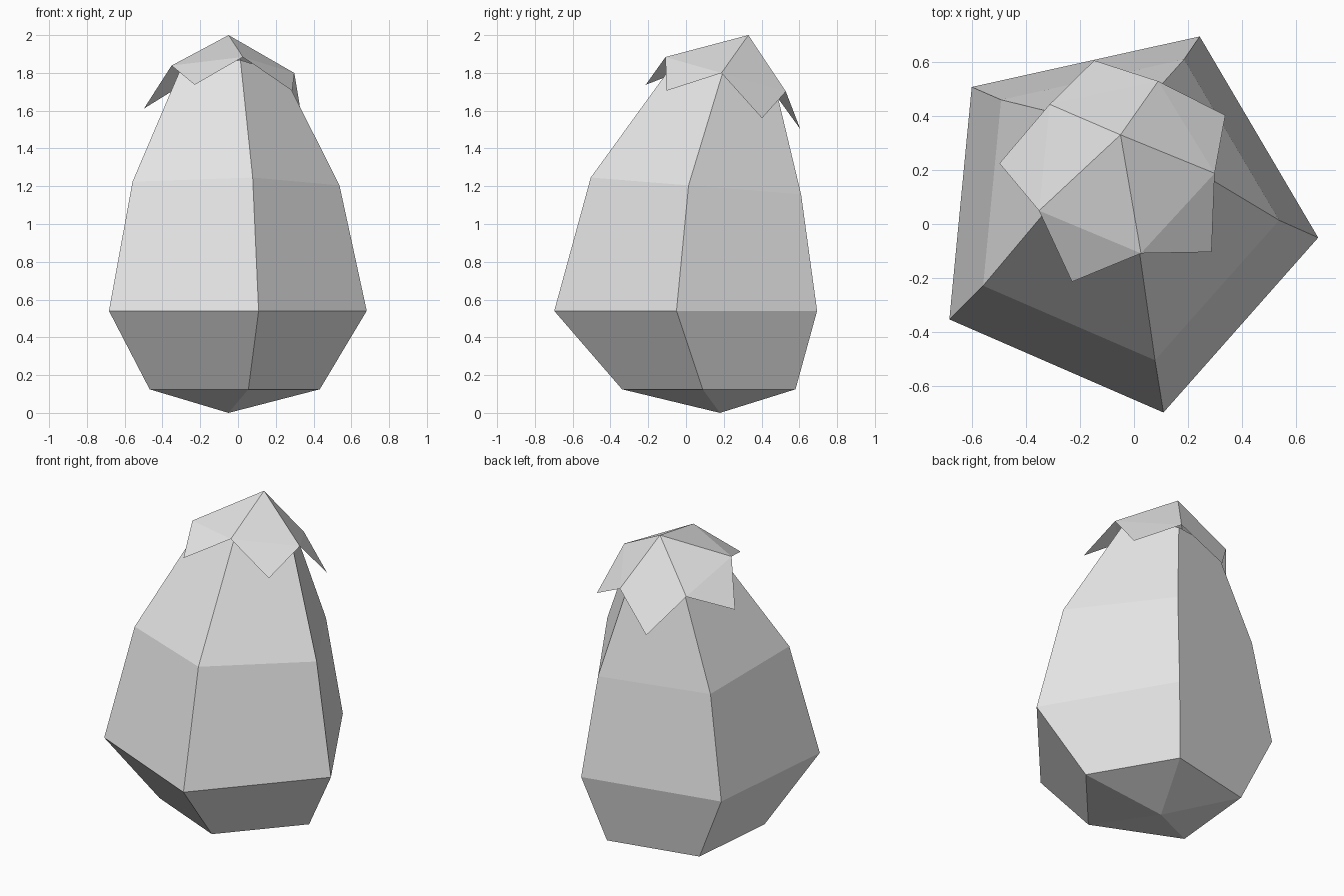
import bpy
import bmesh
import math
from mathutils import Matrix, Vector

SIDES = 5
START = math.radians(-5.5)
STEP = 2 * math.pi / SIDES

cube = bpy.data.objects.get("Cube")
if cube:
    bpy.data.objects.remove(cube, do_unlink=True)

# Single plain grey
grey = bpy.data.materials.new("light grey")
grey.use_nodes = True
grey.diffuse_color = (0.8, 0.8, 0.8, 1)
grey.node_tree.nodes["Principled BSDF"].inputs["Base Color"].default_value = (0.8, 0.8, 0.8, 1)


def ring(bm, center, radius, tilt=0, offset=0.0):
    """Five vertices around a centre, leaning down towards the back by tilt degrees."""
    lean = Matrix.Rotation(math.radians(-tilt), 3, 'X')
    verts = []
    for i in range(SIDES):
        a = START + (i + offset) * STEP
        p = lean @ Vector((math.cos(a), math.sin(a), 0)) * radius
        verts.append(bm.verts.new(Vector(center) + p))
    return verts


def pairs(loop):
    return zip(loop, loop[1:] + loop[:1])


def finish(bm, name):
    mesh = bpy.data.meshes.new(name)
    bm.to_mesh(mesh)
    bm.free()
    mesh.materials.append(grey)
    obj = bpy.data.objects.new(name, mesh)
    bpy.context.collection.objects.link(obj)


# Body: five-sided leaning bulb with a pointed bottom
bm = bmesh.new()
tip = bm.verts.new((-0.05, 0.18, 0))
rings = [
    ring(bm, (-0.05, 0.135, 0.125), 0.485),
    ring(bm, (-0.05, 0.02, 0.54), 0.735),
    ring(bm, (-0.05, 0.07, 1.2), 0.59, 4.6),
    ring(bm, (-0.05, 0.22, 1.79), 0.29, 16),
]
for a, b in pairs(rings[0]):
    bm.faces.new((tip, b, a))
for low, high in zip(rings, rings[1:]):
    for (a, b), (d, c) in zip(pairs(low), pairs(high)):
        bm.faces.new((a, b, c, d))
bm.faces.new(rings[-1])
finish(bm, "body")

# Leafy cap: shallow pyramid with a pointed leaf hanging from each edge
bm = bmesh.new()
peak = bm.verts.new((-0.05, 0.33, 2.0))
rim = ring(bm, (-0.05, 0.22, 1.79), 0.35, 16)
leaf_tips = ring(bm, (-0.05, 0.183, 1.623), 0.45, 16, 0.5)
for (a, b), leaf in zip(pairs(rim), leaf_tips):
    bm.faces.new((peak, a, b))
    bm.faces.new((a, leaf, b))
finish(bm, "leafy_cap")
